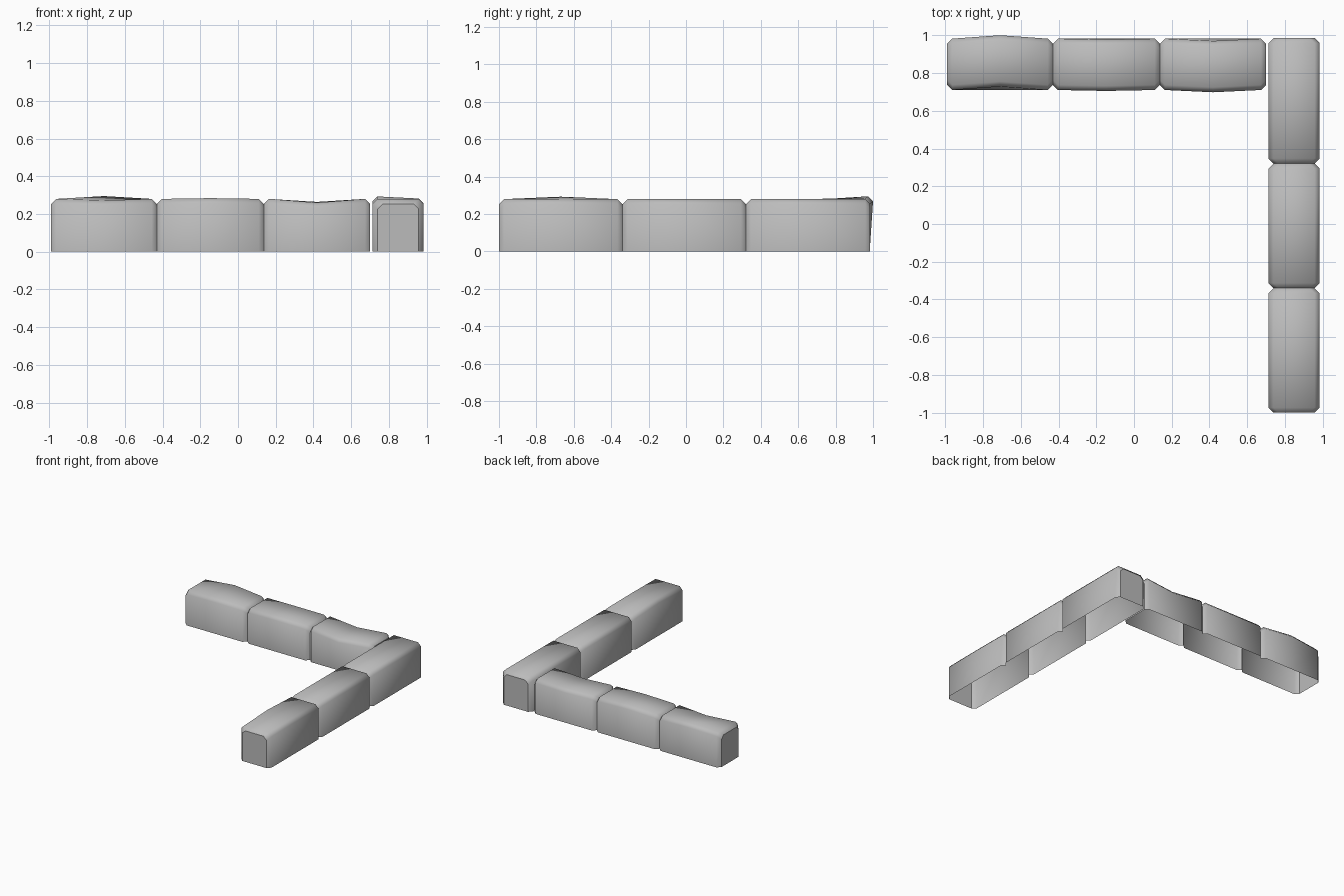
import bpy, bmesh, math

cube = bpy.data.objects.get("Cube")
if cube:
    bpy.data.objects.remove(cube)

stone = bpy.data.materials.new("grey stone")
stone.use_nodes = True
GREY = (0.5, 0.5, 0.5, 1)
stone.diffuse_color = GREY
stone.node_tree.nodes["Principled BSDF"].inputs["Base Color"].default_value = GREY

HALF, TOP, BEVEL = 0.136, 0.28, 0.027


def section(inset=0, low=0, high=0, shift=0):
    """Chamfered arch outline, open below: (across, height) pairs."""
    h, z = HALF - inset, TOP - inset
    return [(-h, 0), (-h + shift, z + low - BEVEL), (-h + BEVEL + shift, z + low),
            (h - BEVEL + shift, z + high), (h + shift, z + high - BEVEL), (h, 0)]


def block_row(name, joints, waves, place):
    """Loft a row of worn blocks; joints are the grooves, waves bend each middle."""
    rings = []
    for start, end, wave in zip(joints, joints[1:], waves):
        rings += [(start, section(BEVEL)), (start + BEVEL, section()),
                  ((start + end) / 2, section(0, *wave)), (end - BEVEL, section())]
    rings.append((joints[-1], section(BEVEL)))

    bm = bmesh.new()
    loops = [[bm.verts.new(place(t, s, z)) for s, z in pts] for t, pts in rings]
    for a, b in zip(loops, loops[1:]):
        for i in range(len(a) - 1):
            bm.faces.new((a[i], a[i + 1], b[i + 1], b[i])).smooth = True
    caps = [bm.faces.new(loops[0]), bm.faces.new(loops[-1])]
    bmesh.ops.recalc_face_normals(bm, faces=bm.faces)
    # An open shell can flip as a whole: make the tops face up
    if sum(f.normal.z * f.calc_area() for f in bm.faces) < 0:
        bmesh.ops.reverse_faces(bm, faces=bm.faces)
    # Hard lines at the grooves and around the end faces
    for e in bm.edges:
        if e.is_manifold and e.calc_face_angle() > math.radians(60):
            e.smooth = False
    for cap in caps:
        cap.smooth = False
        for e in cap.edges:
            e.smooth = False
    mesh = bpy.data.meshes.new(name)
    bm.to_mesh(mesh)
    bm.free()
    mesh.materials.append(stone)
    obj = bpy.data.objects.new(name, mesh)
    bpy.context.collection.objects.link(obj)
    return obj


# Rear row runs across, side row runs front to back; waves are (low, high, shift)
block_row("rear_block_row", [-0.99, -0.43, 0.137, 0.70],
          [(-0.008, 0.015, 0.018), (0.004, 0.004, -0.005), (-0.02, -0.016, -0.012)],
          lambda t, s, z: (t, 0.846 + s, z))
block_row("side_block_row", [-1.0, -0.34, 0.32, 0.985],
          [(0.013, 0.002, 0), (0, 0, 0), (0, 0, 0)],
          lambda t, s, z: (0.848 + s, t, z))
